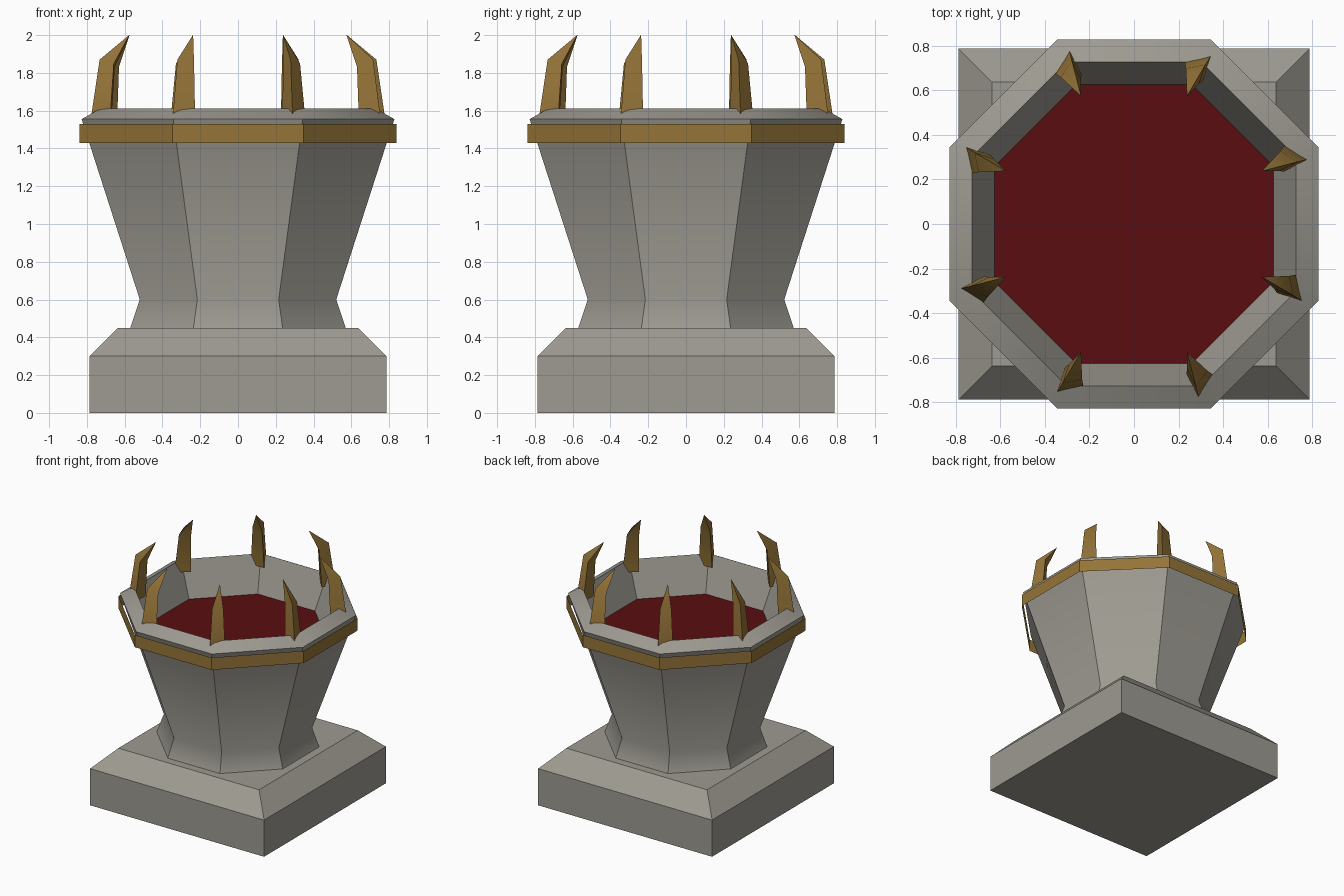
import bpy, math

if "Cube" in bpy.data.objects:
    bpy.data.objects.remove(bpy.data.objects["Cube"])

def material(name, rgb):
    m = bpy.data.materials.new(name)
    m.diffuse_color = (*rgb, 1)
    m.use_nodes = True
    m.node_tree.nodes["Principled BSDF"].inputs["Base Color"].default_value = m.diffuse_color
    return m

stone = material("grey stone", (0.34, 0.325, 0.285))
gold = material("old gold", (0.30, 0.175, 0.04))
red = material("dark red", (0.10, 0.004, 0.005))

def ring(sides, apothem, z):
    """Regular polygon with flat sides facing the axes."""
    r = apothem / math.cos(math.pi / sides)
    return [(r * math.cos((i + .5) * math.tau / sides),
             r * math.sin((i + .5) * math.tau / sides), z) for i in range(sides)]

def loft(name, rings, mat, bottom=False, top=False):
    """Skin a stack of equal rings, optionally capping its ends."""
    n = len(rings[0])
    verts = [v for r in rings for v in r]
    faces = [(k * n + i, k * n + (i + 1) % n, (k + 1) * n + (i + 1) % n, (k + 1) * n + i)
             for k in range(len(rings) - 1) for i in range(n)]
    if bottom:
        faces.append(tuple(reversed(range(n))))
    if top:
        faces.append(tuple(range(len(verts) - n, len(verts))))
    mesh = bpy.data.meshes.new(name)
    mesh.from_pydata(verts, [], faces)
    mesh.materials.append(mat)
    ob = bpy.data.objects.new(name, mesh)
    bpy.context.collection.objects.link(ob)
    bpy.ops.object.select_all(action='DESELECT')
    ob.select_set(True)
    bpy.context.view_layer.objects.active = ob
    bpy.ops.object.shade_smooth_by_angle(angle=math.radians(40))
    return ob

# Square plinth with a chamfered top
loft("plinth", [ring(4, a, z) for a, z in ((.787, 0), (.787, .3), (.637, .45))],
     stone, bottom=True, top=True)

# Octagonal bowl: foot, waist, flared wall, rim and sloping inner wall
bowl_profile = ((.57, .45), (.52, .60), (.82, 1.53), (.828, 1.555), (.727, 1.612), (.625, 1.33))
loft("bowl", [ring(8, a, z) for a, z in bowl_profile], stone)

# Red surface filling the bowl
loft("bowl_filling", [ring(8, .625, 1.33)], red, top=True)

# Thin open band around the rim
loft("gold_band", [ring(8, .838, 1.43), ring(8, .838, 1.53)], gold)

# Claw at each corner: twisted triangular section bending inward to a point
def claw_ring(centre, radius, z, tilt, turn):
    pts = []
    for deg in (-26, 94, 214):
        a = math.radians(deg)
        r, t = centre + radius * math.cos(a), radius * math.sin(a)
        pts.append((r * math.cos(turn) - t * math.sin(turn),
                    r * math.sin(turn) + t * math.cos(turn),
                    z + tilt * math.cos(a)))
    return pts

for i in range(8):
    turn = (i + .5) * math.tau / 8
    loft(f"claw_{i + 1}", [claw_ring(.77, .072, 1.53, 0, turn),
                           claw_ring(.737, .052, 1.85, .022, turn),
                           claw_ring(.623, .001, 2.0, 0, turn)],
         gold, bottom=True, top=True)
